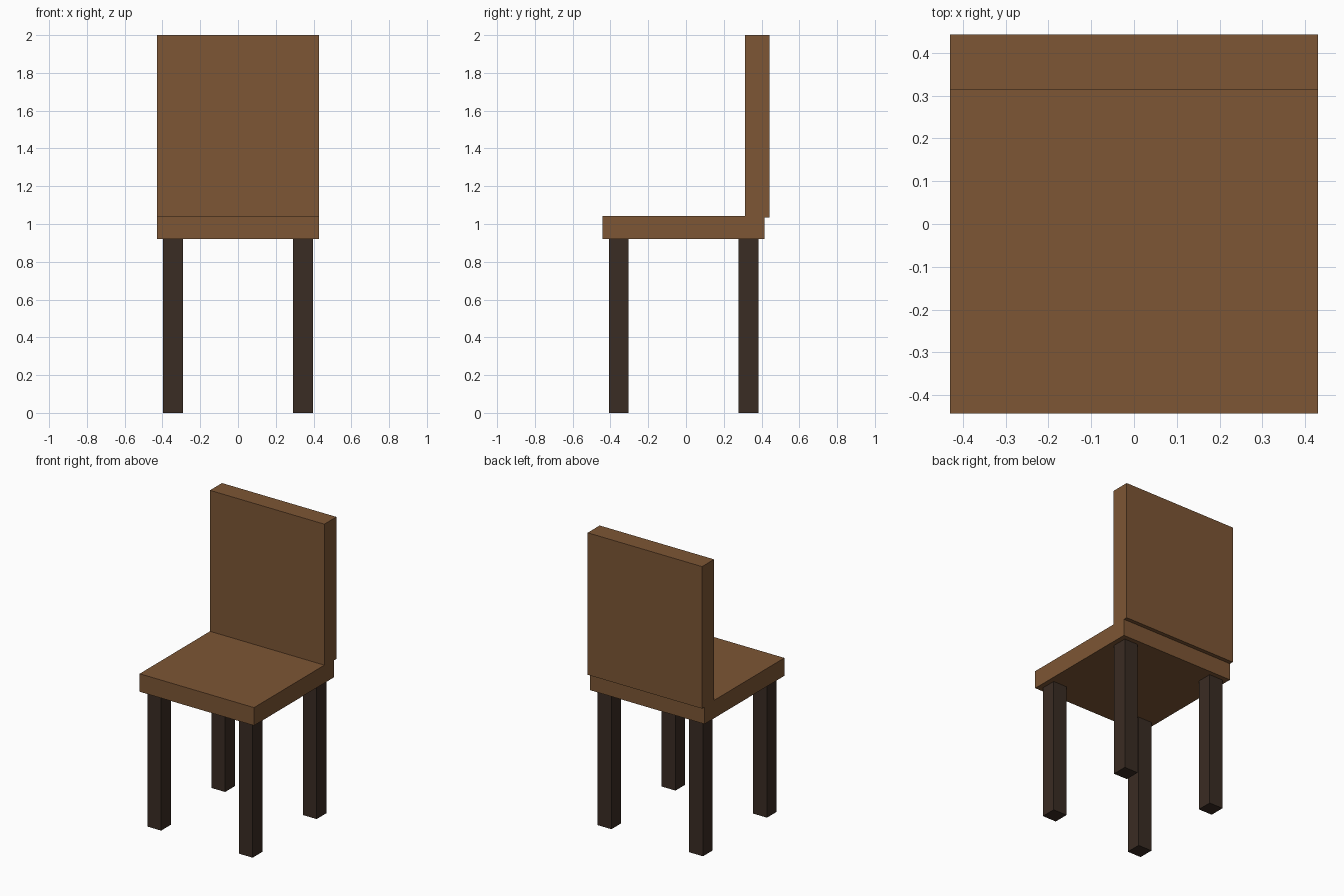
import bpy
from mathutils import Vector

cube = bpy.data.objects.get("Cube")
if cube:
    bpy.data.objects.remove(cube, do_unlink=True)


def make_material(name, rgb):
    mat = bpy.data.materials.new(name)
    mat.use_nodes = True
    color = (*rgb, 1.0)
    mat.diffuse_color = color
    mat.node_tree.nodes["Principled BSDF"].inputs["Base Color"].default_value = color
    return mat


def add_box(name, low, high, mat):
    """Box between two opposite corners."""
    low, high = Vector(low), Vector(high)
    bpy.ops.mesh.primitive_cube_add(size=1, location=(low + high) / 2)
    box = bpy.context.object
    box.name = name
    box.scale = high - low
    bpy.ops.object.transform_apply(location=False, rotation=False, scale=True)
    box.data.materials.append(mat)
    return box


wood = make_material("warm brown wood", (0.205, 0.093, 0.035))
dark_wood = make_material("dark brown wood", (0.042, 0.025, 0.017))

HALF_WIDTH = 0.43
SEAT_BOTTOM = 0.92

# Seat slab and the backrest, which overhangs the seat's rear edge
add_box("seat", (-HALF_WIDTH, -0.442, SEAT_BOTTOM), (HALF_WIDTH, 0.415, 1.042), wood)
add_box("backrest", (-HALF_WIDTH, 0.313, 1.035), (HALF_WIDTH, 0.442, 2.0), wood)

# Four square legs, inset from the seat edges
LEG_HALF = 0.052
for side, x in (("right", -0.344), ("left", 0.344)):
    for end, y in (("front", -0.356), ("back", 0.331)):
        add_box(f"{end}_{side}_leg",
                (x - LEG_HALF, y - LEG_HALF, 0),
                (x + LEG_HALF, y + LEG_HALF, SEAT_BOTTOM), dark_wood)
